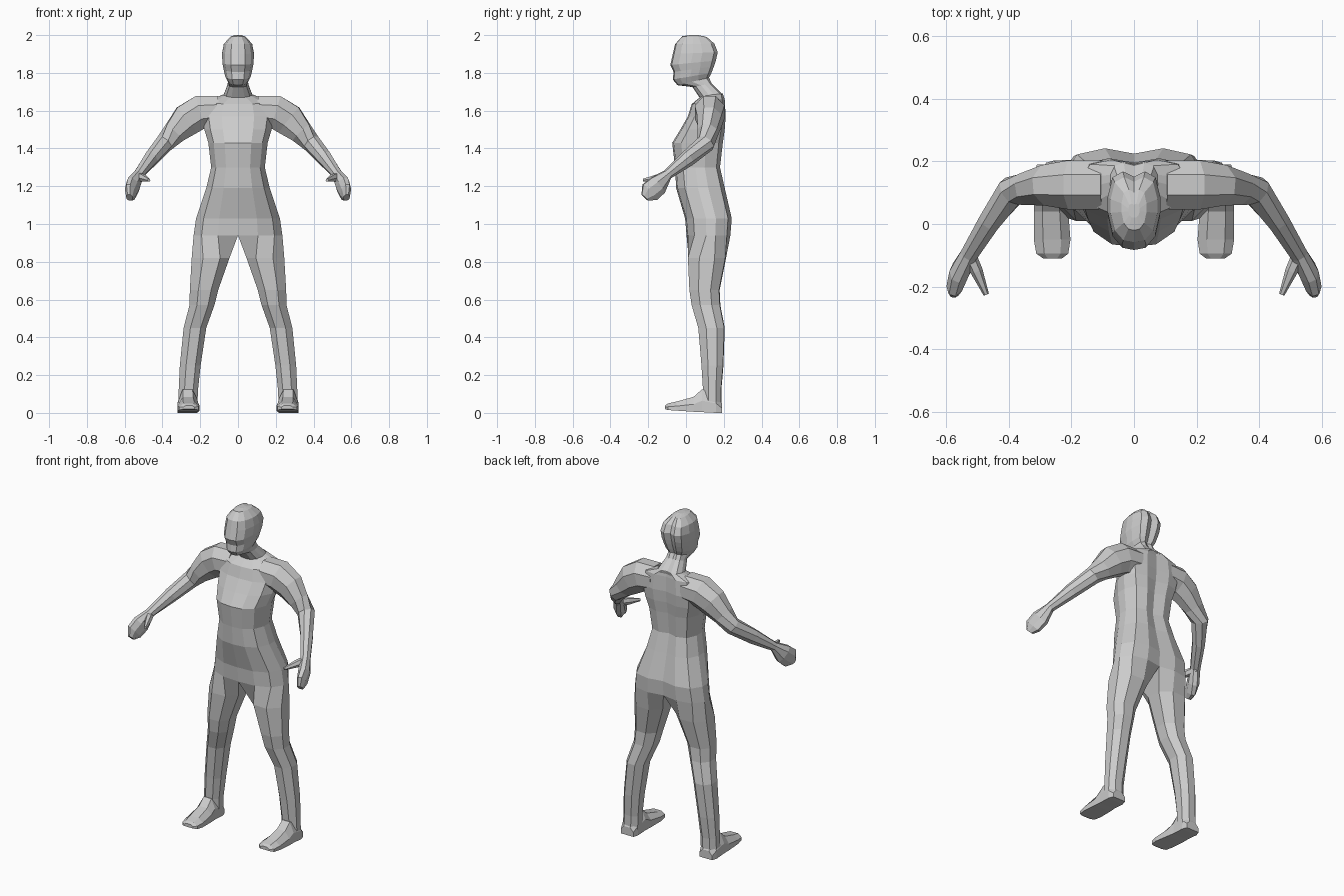
import bpy, bmesh, math
from mathutils import Vector

# Cross-sections as (across, front-to-back) fractions, open on the centre line or closed
HALF = [(0, 0), (.45, .03), (.82, .18), (1, .45), (1, .66), (.82, .92), (.42, 1), (0, .93)]
LIMB = [(0, .3), (.25, .02), (.7, 0), (1, .3), (1, .7), (.75, .98), (.3, 1), (0, .75)]


def loft(name, rings, cap_start=True, cap_end=True):
    """Skin a list of point rings and mirror the result across x = 0."""
    bm = bmesh.new()
    vs = [[bm.verts.new(p) for p in r] for r in rings]
    n = len(rings[0])
    for a, b in zip(vs, vs[1:]):
        for i in range(n):
            q = [a[i], a[(i + 1) % n], b[(i + 1) % n], b[i]]
            if any(v.co.x > 1e-5 for v in q):
                bm.faces.new(q)
    if cap_start:
        bm.faces.new(vs[0])
    if cap_end:
        bm.faces.new(vs[-1])
    bmesh.ops.recalc_face_normals(bm, faces=bm.faces)
    # open half shells can be oriented inwards: the outermost face must point out
    side = max(bm.faces, key=lambda f: f.calc_center_median().x)
    if side.normal.x < 0:
        bmesh.ops.reverse_faces(bm, faces=bm.faces)
    mesh = bpy.data.meshes.new(name)
    bm.to_mesh(mesh)
    bm.free()
    ob = bpy.data.objects.new(name, mesh)
    bpy.context.collection.objects.link(ob)
    m = ob.modifiers.new("mirror", 'MIRROR')
    m.use_clip = True
    return ob


def section(prof, xi, xo, yf, yb, zf, zb=None):
    """Ring between inner/outer x and front/back y, tilted from zf to zb."""
    zb = zf if zb is None else zb
    return [(xi + (xo - xi) * u, yf + (yb - yf) * v, zf + (zb - zf) * v) for u, v in prof]


def tube(name, stations, sides):
    """Tapered limb along (centre, upright radius, flat radius) stations."""
    pts = [Vector(s[0]) for s in stations]
    rings = []
    for i, (c, ru, rf) in enumerate(stations):
        axis = (pts[min(i + 1, len(pts) - 1)] - pts[max(i - 1, 0)]).normalized()
        up = Vector((0, 0, 1))
        up = (up - axis * up.dot(axis)).normalized()
        flat = axis.cross(up)
        ang = [2 * math.pi * (k + .5) / sides for k in range(sides)]
        rings.append([pts[i] + up * ru * math.cos(a) + flat * rf * math.sin(a) for a in ang])
    return loft(name, rings)


# Trunk running down into the legs
trunk = [(.075, .085, .195, 1.68, 1.69), (.17, .03, .205, 1.635, 1.66), (.19, .01, .21, 1.57),
         (.178, -.03, .205, 1.50), (.157, -.073, .195, 1.43), (.142, -.058, .18, 1.30),
         (.168, -.052, .205, 1.19), (.222, -.005, .242, 1.03), (.235, .003, .235, .94)]
legs = [(.045, .245, .01, .212, .82), (.105, .255, .018, .178, .65), (.125, .257, .03, .182, .57),
        (.168, .288, .065, .205, .45), (.198, .308, .082, .198, .25), (.212, .314, .09, .187, .12),
        (.215, .318, .09, .187, .03)]
loft("body", [section(HALF, 0, *t) for t in trunk] + [section(LIMB, *t) for t in legs],
     cap_start=False)

# Neck and head
head = [(.08, .075, .2, 1.665, 1.68), (.055, .035, .135, 1.725, 1.745),
        (.053, -.045, .122, 1.735, 1.775), (.068, -.07, .135, 1.765, 1.80),
        (.076, -.066, .148, 1.805, 1.835), (.083, -.083, .158, 1.842, 1.865),
        (.084, -.07, .168, 1.90, 1.91), (.075, -.058, .15, 1.952, 1.955),
        (.04, -.02, .11, 1.994, 1.99), (.018, .02, .065, 2.0, 2.0)]
loft("head", [section(HALF, 0, *h) for h in head], cap_start=False)

# Arm with mitten hand
tube("arm", [((.10, .125, 1.60), .085, .085), ((.20, .125, 1.592), .096, .085),
             ((.27, .125, 1.55), .092, .07), ((.335, .115, 1.485), .066, .056),
             ((.39, .105, 1.427), .05, .05), ((.46, .01, 1.347), .044, .038),
             ((.527, -.098, 1.262), .027, .03), ((.555, -.15, 1.205), .058, .034),
             ((.57, -.192, 1.168), .06, .028), ((.575, -.218, 1.14), .025, .018)], 8)

# Thumb
tube("thumb", [((.53, -.09, 1.255), .022, .022), ((.503, -.15, 1.243), .022, .02),
               ((.472, -.225, 1.232), .009, .009)], 6)


# Foot
def foot_ring(y, xi, xo, zb, zt):
    w = xo - xi
    return [(xi, y, zb), (xi, y, zb + (zt - zb) * .55), (xi + w * .25, y, zt),
            (xo - w * .25, y, zt), (xo, y, zb + (zt - zb) * .5), (xo, y, zb)]


loft("foot", [foot_ring(.19, .225, .31, .0, .05), foot_ring(.16, .215, .32, .0, .10),
              foot_ring(.085, .215, .318, .004, .125), foot_ring(.04, .21, .32, .006, .085),
              foot_ring(-.05, .203, .32, .012, .06), foot_ring(-.095, .21, .312, .015, .05),
              foot_ring(-.11, .23, .29, .02, .04)])
